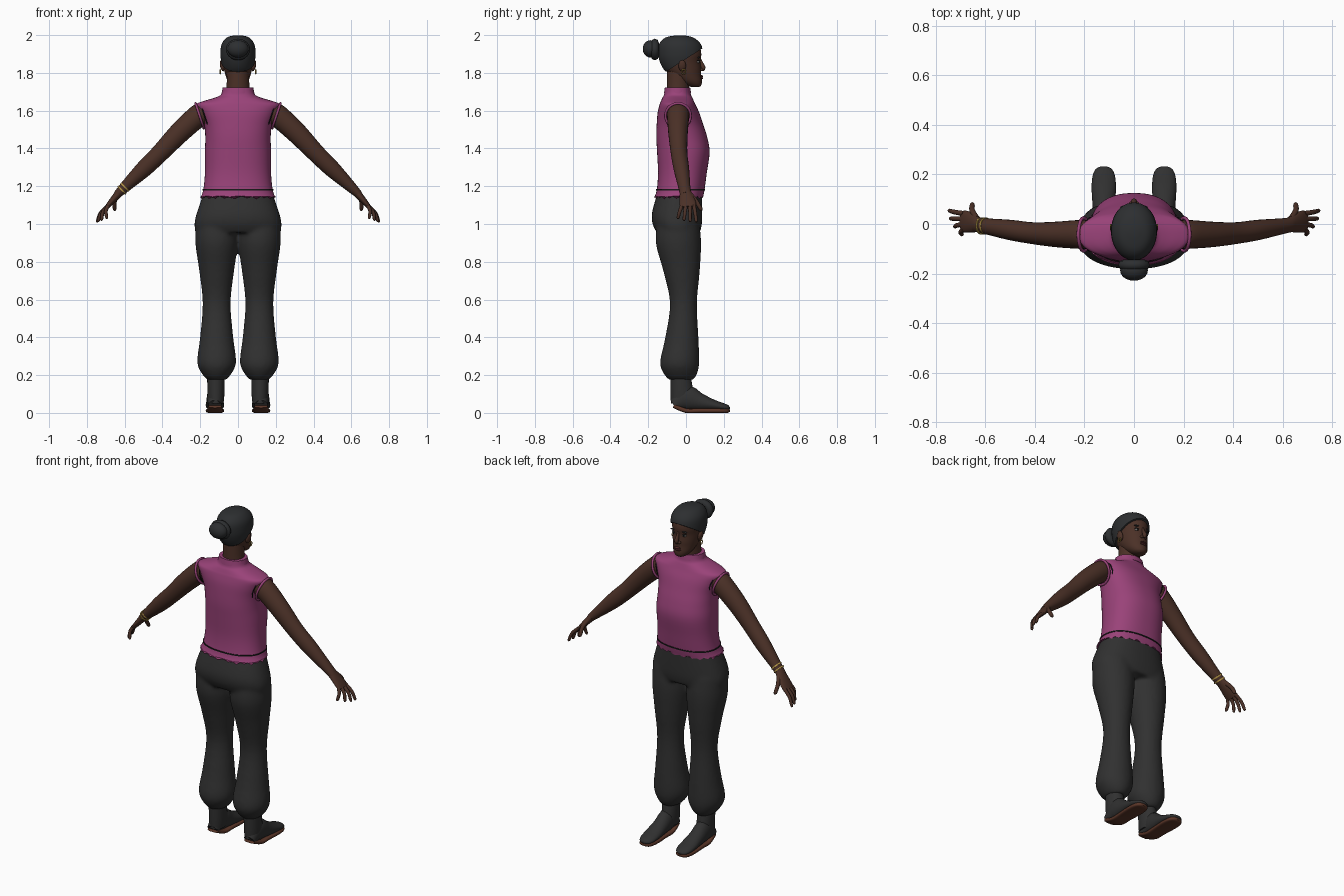
import bpy, bmesh, math
from mathutils import Vector

cube = bpy.data.objects.get("Cube")
if cube:
    bpy.data.objects.remove(cube, do_unlink=True)


def material(name, *rgb):
    mat = bpy.data.materials.new(name)
    mat.use_nodes = True
    mat.diffuse_color = (*rgb, 1)
    mat.node_tree.nodes["Principled BSDF"].inputs["Base Color"].default_value = (*rgb, 1)
    return mat


SKIN = material("brown skin", 0.07, 0.03, 0.02)
SHIRT = material("magenta cloth", 0.32, 0.055, 0.19)
CHARCOAL = material("charcoal cloth", 0.03, 0.03, 0.03)
HAIR = material("black hair", 0.026, 0.028, 0.03)
SOLE = material("russet sole", 0.1, 0.035, 0.02)
GOLD = material("gold", 0.45, 0.3, 0.06)
LIPS = material("dark lips", 0.08, 0.02, 0.02)
WHITE = material("eye white", 0.4, 0.38, 0.36)
INK = material("dark line", 0.01, 0.01, 0.01)


def spline(rows, steps=4):
    """Smooth Catmull-Rom curve through rows of numbers."""
    rows = [Vector(row) for row in rows]
    padded = [rows[0]] + rows + [rows[-1]]
    curve = []
    for before, start, end, after in zip(padded, padded[1:], padded[2:], padded[3:]):
        for k in range(steps):
            t = k / steps
            curve.append(start + (end - before) * (t / 2)
                         + (before * 2 - start * 5 + end * 4 - after) * (t * t / 2)
                         + (start * 3 - before - end * 3 + after) * (t ** 3 / 2))
    return curve + [rows[-1]]


def oval(count, power=2.0):
    """Points of a unit superellipse."""
    for k in range(count):
        c, s = math.cos(k * math.tau / count), math.sin(k * math.tau / count)
        yield (math.copysign(abs(c) ** (2 / power), c),
               math.copysign(abs(s) ** (2 / power), s))


def loft(rows, power=2.0, count=40, middle=0):
    """Level rings from rows of height, half width, back and front."""
    return [[Vector((middle + wide * u, (back + front) / 2 + (front - back) / 2 * v, z))
             for u, v in oval(count, power)]
            for z, wide, back, front in spline(rows)]


def tube(rows, side=(0, 1, 0), power=2.0, count=24):
    """Rings across a path from rows of x, y, z, side radius and thickness."""
    rows = spline(rows)
    rings = []
    for before, row, after in zip(rows[:1] + rows, rows, rows[1:] + rows[-1:]):
        along = (after - before).to_3d().normalized()
        across = Vector(side)
        across = (across - along * across.dot(along)).normalized()
        up = along.cross(across)
        rings.append([row.to_3d() + across * u * row[3] + up * v * row[4]
                      for u, v in oval(count, power)])
    return rings


def finish(name, bm, mat):
    """Turn a bmesh into a smooth shaded object."""
    bmesh.ops.recalc_face_normals(bm, faces=bm.faces[:])
    mesh = bpy.data.meshes.new(name)
    bm.to_mesh(mesh)
    bm.free()
    mesh.polygons.foreach_set("use_smooth", [True] * len(mesh.polygons))
    mesh.set_sharp_from_angle(angle=math.radians(50))
    mesh.materials.append(mat)
    ob = bpy.data.objects.new(name, mesh)
    bpy.context.collection.objects.link(ob)
    return ob


def build(name, shells, mat, flip=1, closed=False, cut=None):
    """Bridge the rings of each shell, then cap or close it."""
    bm = bmesh.new()
    for rings in shells:
        loops = [[bm.verts.new((v.x * flip, v.y, v.z)) for v in ring] for ring in rings]
        following = loops[1:] + loops[:1] if closed else loops[1:]
        for low, high in zip(loops, following):
            for k in range(len(low)):
                bm.faces.new((low[k - 1], low[k], high[k], high[k - 1]))
        if not closed:
            bm.faces.new(loops[0])
            bm.faces.new(loops[-1])
    if cut:
        bmesh.ops.bisect_plane(bm, geom=bm.verts[:] + bm.edges[:] + bm.faces[:],
                               plane_co=cut[0], plane_no=cut[1], clear_inner=True)
        bmesh.ops.holes_fill(bm, edges=[e for e in bm.edges if e.is_boundary])
    return finish(name, bm, mat)


def cord(name, points, radius, mat, flip=1):
    """Closed round cord through points."""
    points = [Vector(point) for point in points]
    middle = sum(points, Vector()) / len(points)
    rings = []
    for before, point, after in zip(points[-1:] + points, points, points[1:] + points[:1]):
        out = (point - middle).normalized()
        axis = out.cross(after - before).normalized()
        rings.append([point + (out * u + axis * v) * radius for u, v in oval(8)])
    build(name, [rings], mat, flip, closed=True)


def ball(name, at, size, mat, tilt=0):
    bm = bmesh.new()
    bmesh.ops.create_uvsphere(bm, u_segments=24, v_segments=14, radius=1)
    ob = finish(name, bm, mat)
    ob.location, ob.scale, ob.rotation_euler = at, size, (0, tilt, 0)


# Trousers: two gathered legs blended into the hips
leg = [(0.175, 0.05, -0.09, 0.04), (0.21, 0.08, -0.12, 0.06), (0.27, 0.103, -0.137, 0.07),
       (0.4, 0.088, -0.11, 0.066), (0.58, 0.074, -0.085, 0.058), (0.75, 0.092, -0.12, 0.073),
       (0.9, 0.113, -0.16, 0.08), (1.02, 0.11, -0.15, 0.07)]
hips = [(0.955, 0.225, -0.155, 0.075), (1, 0.231, -0.177, 0.084),
        (1.06, 0.218, -0.18, 0.086), (1.17, 0.18, -0.15, 0.085)]
trousers = build("trousers", [loft(leg, middle=0.113), loft(leg, middle=-0.113),
                              loft(hips, 2.3)], CHARCOAL)
blend = trousers.modifiers.new("blend", "REMESH")
blend.mode, blend.voxel_size, blend.use_smooth_shade = "VOXEL", 0.011, True
soften = trousers.modifiers.new("soften", "SMOOTH")
soften.factor, soften.iterations = 0.5, 6

# Sleeveless top with a scalloped hem
body = [(1.14, 0.199, -0.168, 0.09), (1.18, 0.184, -0.155, 0.098), (1.27, 0.175, -0.148, 0.11),
        (1.38, 0.175, -0.153, 0.125), (1.46, 0.173, -0.157, 0.112), (1.53, 0.18, -0.155, 0.09),
        (1.59, 0.204, -0.15, 0.07), (1.632, 0.222, -0.14, 0.05), (1.65, 0.185, -0.133, 0.042),
        (1.668, 0.125, -0.125, 0.034), (1.685, 0.09, -0.116, 0.026), (1.72, 0.08, -0.11, 0.02)]
top = loft(body, 2.3, 96)
for k, v in enumerate(top[0]):
    v.z += 0.005 * math.sin(k * math.pi / 2) + 0.003 * math.sin(k * 0.7)
build("top", [top], SHIRT)
build("hem_line", [loft([(z, 0.187, -0.158, 0.101) for z in (1.177, 1.184)], 2.3, 96)], INK)
build("collar", [loft([(1.69, 0.087, -0.117, 0.028), (1.722, 0.081, -0.112, 0.022)])], SHIRT)

# Neck and head
build("neck", [loft([(1.66, 0.068, -0.1, 0.02), (1.73, 0.06, -0.1, 0.016),
                     (1.82, 0.06, -0.1, 0.03)])], SKIN)
skull = [(1.725, 0.02, 0.03, 0.07), (1.735, 0.038, 0, 0.081), (1.757, 0.055, -0.04, 0.084),
         (1.79, 0.067, -0.08, 0.08), (1.82, 0.074, -0.11, 0.08), (1.86, 0.08, -0.13, 0.076),
         (1.9, 0.084, -0.138, 0.081), (1.94, 0.078, -0.133, 0.07), (1.975, 0.05, -0.1, 0.03),
         (1.987, 0.01, -0.04, -0.02)]
build("head", [loft(skull)], SKIN)

# Hair: a grown skull cut along the hairline, with a wrapped bun
cap = [(z + 0.012 if z > 1.9 else z, wide + 0.009, back - 0.009, front + 0.009)
       for z, wide, back, front in skull]
build("hair", [loft(cap)], HAIR, cut=((0, 0, 1.874), (0, -0.54, 0.84)))
ball("bun", (0, -0.187, 1.927), (0.056, 0.042, 0.046), HAIR)
cord("bun_wrap", [(0.043 * u, -0.165, 1.924 + 0.036 * v) for u, v in oval(28)], 0.021, HAIR)

# Nose and mouth
nose = [(0, 0.068, 1.882, 0.006, 0.008), (0, 0.08, 1.855, 0.008, 0.009),
        (0, 0.091, 1.828, 0.012, 0.012), (0, 0.086, 1.812, 0.008, 0.007)]
build("nose", [tube(nose, (1, 0, 0))], SKIN)
for lip, z in (("upper_lip", 1.782), ("lower_lip", 1.772)):
    ball(lip, (0, 0.081, z), (0.021, 0.01, 0.006), LIPS)

# Arm with palm, and digits as base, tip and radius
arm = [(0.14, -0.04, 1.6, 0.05, 0.05), (0.19, -0.042, 1.585, 0.058, 0.06),
       (0.24, -0.042, 1.548, 0.057, 0.059), (0.32, -0.042, 1.473, 0.051, 0.055),
       (0.41, -0.037, 1.378, 0.044, 0.048), (0.5, -0.024, 1.29, 0.041, 0.044),
       (0.61, -0.007, 1.185, 0.031, 0.027), (0.64, 0, 1.155, 0.032, 0.02)]
palm = [(0.625, -0.003, 1.17, 0.03, 0.022), (0.675, 0.009, 1.112, 0.044, 0.015),
        (0.695, 0.011, 1.088, 0.04, 0.011)]
digits = [((0.635, 0.022, 1.158), (0.655, 0.084, 1.072), 0.011)]
for i in range(4):
    digits.append(((0.687, 0.042 - 0.021 * i, 1.098),
                   (0.75 - 0.006 * i * i, 0.055 - 0.033 * i, 1.01 + 0.002 * i * i), 0.009))
hand = [tube(arm), tube(palm)]
for base, tip, radius in digits:
    base, tip = Vector(base), Vector(tip)
    knuckle = base.lerp(tip, 0.5) + Vector((0.008, 0, 0.006))
    stations = ((base, 1.15), (knuckle, 1.05), (base.lerp(tip, 0.9), 0.9), (tip, 0.4))
    hand.append(tube([(*at, radius * r, radius * r) for at, r in stations], count=12))

# Ankle boot: foot as rows of distance forward, half width and half height
foot = [(-0.065, 0.034, 0.03), (0, 0.043, 0.066), (0.07, 0.045, 0.047),
        (0.14, 0.049, 0.03), (0.19, 0.046, 0.021), (0.22, 0.034, 0.015), (0.232, 0.014, 0.006)]
upper = tube([(0.122, y, 0.012 + max(high, 0.015), wide, high) for y, wide, high in foot], (1, 0, 0))
under = tube([(0.122, y, 0.012 + max(0, -y) * 0.4, wide, min(high, 0.012))
              for y, wide, high in foot], (1, 0, 0), 3.5)
shaft = loft([(0.05, 0.04, -0.08, 0.03), (0.1, 0.045, -0.082, 0.04), (0.22, 0.046, -0.084, 0.02)],
             middle=0.117)

for side, s in (("left", 1), ("right", -1)):
    build(side + "_arm", hand, SKIN, s)
    build(side + "_boot", [shaft, upper], CHARCOAL, s)
    build(side + "_sole", [under], SOLE, s)

    # Eyes, nostrils and ears
    ball(side + "_nostril", (s * 0.012, 0.08, 1.817), (0.009, 0.011, 0.008), SKIN)
    ball(side + "_eye", (s * 0.033, 0.064, 1.858), (0.014, 0.008, 0.006), WHITE)
    ball(side + "_iris", (s * 0.033, 0.069, 1.858), (0.006, 0.005, 0.006), INK)
    ball(side + "_eyelid", (s * 0.033, 0.065, 1.865), (0.016, 0.008, 0.003), INK)
    ball(side + "_eyebrow", (s * 0.036, 0.068, 1.882), (0.02, 0.007, 0.004), HAIR, s * 0.12)
    ball(side + "_ear", (s * 0.083, -0.02, 1.838), (0.012, 0.02, 0.03), SKIN, s * 0.2)
    hoop = [(0.094, 0.01 * u - 0.012, 1.806 + 0.012 * v) for u, v in oval(16)]
    cord(side + "_earring", hoop, 0.003, GOLD, s)

    # Armhole edge and stitching
    for part, x, radius, mat in (("trim", 0.203, 0.007, SHIRT), ("stitch", 0.177, 0.003, INK)):
        hole = [(x + 0.022 * v, 0.067 * u - 0.042, 1.573 + 0.066 * v) for u, v in oval(32)]
        cord(side + "_armhole_" + part, hole, radius, mat, s)

# Two bangles on one wrist
for name, x in (("upper_bangle", 0.597), ("lower_bangle", 0.613)):
    band = [(x + step, -0.008, 1.795 - x - step, 0.035, 0.031) for step in (0, 0.005)]
    build(name, [tube(band)], GOLD, -1)
